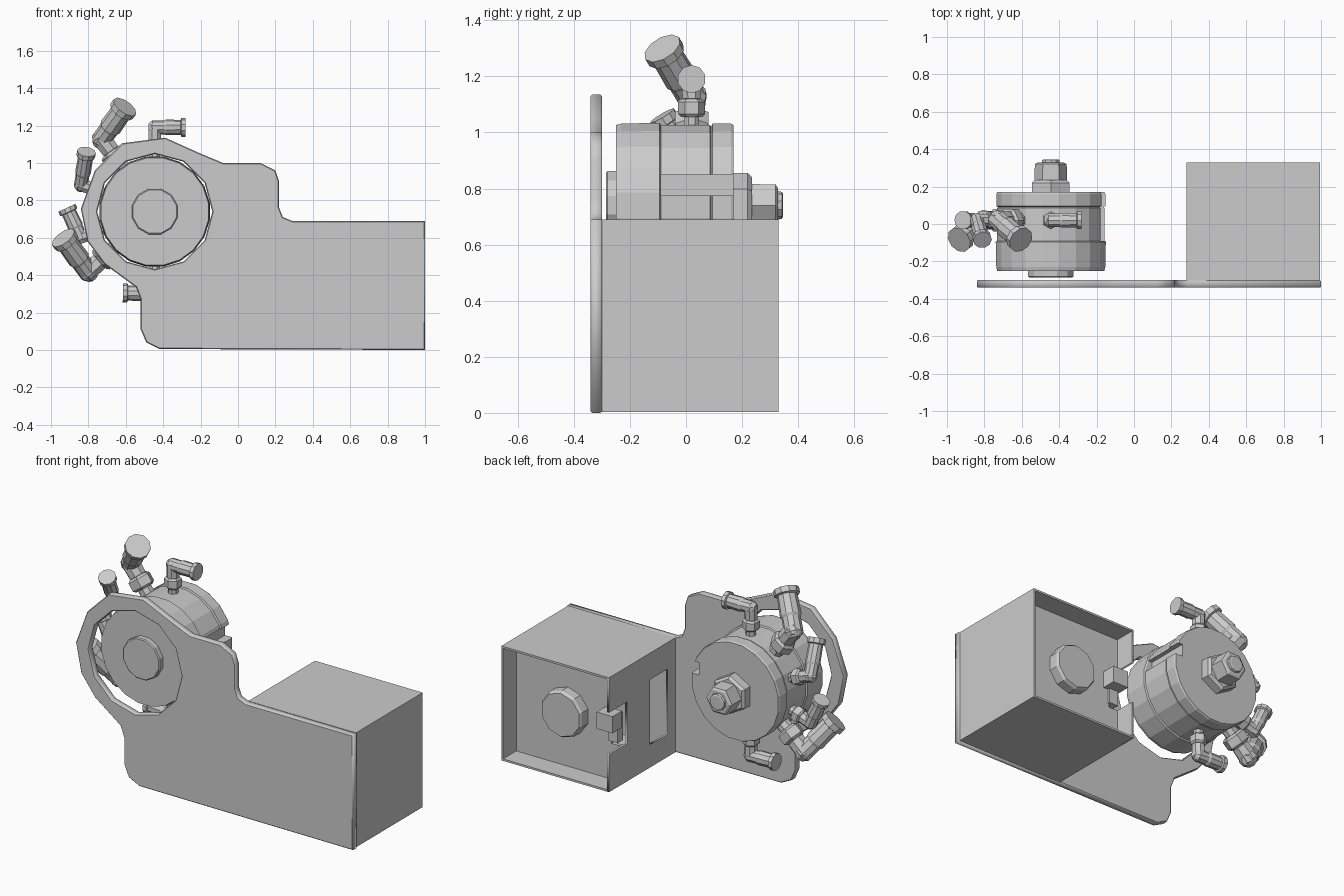
import bpy, bmesh
from math import pi, cos, sin, radians
from mathutils import Vector, Matrix

if "Cube" in bpy.data.objects:
    bpy.data.objects.remove(bpy.data.objects["Cube"])


def lathe(name, origin, axis, profile, n=12, phase=0.5):
    """Solid of revolution: profile is (distance along axis, radius)."""
    axis = Vector(axis).normalized()
    mat = Matrix.Translation(Vector(origin)) @ axis.to_track_quat('Z', 'Y').to_matrix().to_4x4()
    bm = bmesh.new()
    rings = []
    for d, r in profile:
        rings.append([bm.verts.new(mat @ Vector((r * cos(2 * pi * (i + phase) / n),
                                                 r * sin(2 * pi * (i + phase) / n), d)))
                      for i in range(n)])
    for a, b in zip(rings, rings[1:]):
        for i in range(n):
            j = (i + 1) % n
            bm.faces.new((a[i], a[j], b[j], b[i]))
    bm.faces.new(rings[0][::-1])
    bm.faces.new(rings[-1])
    me = bpy.data.meshes.new(name)
    bm.to_mesh(me)
    bm.free()
    ob = bpy.data.objects.new(name, me)
    bpy.context.collection.objects.link(ob)
    return ob


def box(name, lo, hi):
    lo, hi = Vector(lo), Vector(hi)
    bpy.ops.mesh.primitive_cube_add(size=1, location=(lo + hi) / 2)
    ob = bpy.context.object
    ob.name = name
    ob.scale = hi - lo
    return ob


def sheet(name, outlines, thickness, location, rotation, bevel=0.0):
    """Flat plate from closed outlines; inner outlines become holes."""
    cu = bpy.data.curves.new(name, 'CURVE')
    cu.dimensions = '2D'
    cu.fill_mode = 'BOTH'
    cu.extrude = thickness / 2 - bevel
    cu.bevel_depth = bevel
    cu.bevel_resolution = 0
    cu.offset = -bevel
    for pts in outlines:
        sp = cu.splines.new('POLY')
        sp.points.add(len(pts) - 1)
        for p, (x, y) in zip(sp.points, pts):
            p.co = (x, y, 0, 1)
        sp.use_cyclic_u = True
    ob = bpy.data.objects.new(name, cu)
    bpy.context.collection.objects.link(ob)
    ob.location, ob.rotation_euler = location, rotation
    bpy.ops.object.select_all(action='DESELECT')
    ob.select_set(True)
    bpy.context.view_layer.objects.active = ob
    bpy.ops.object.convert(target='MESH')
    return bpy.context.object


CX, CZ = -0.445, 0.74  # drum axis

# Mounting plate with round opening
outline = [(1, 0), (1, .69), (.29, .69), (.24, .71), (.22, .76), (.22, .9), (.2, .96), (.12, 1),
           (-.08, 1), (-.2, 1.05), (-.39, 1.135), (-.62, 1.105), (-.765, .96), (-.84, .755),
           (-.805, .58), (-.715, .46), (-.545, .335), (-.52, .27), (-.52, .11), (-.49, .04), (-.42, .005)]
hole = [(CX + .308 * cos(2 * pi * i / 12), CZ + .308 * sin(2 * pi * i / 12)) for i in range(12)]
sheet("mounting_plate", [outline, hole], .04, (0, -.32, 0), (pi / 2, 0, 0), .005)

# Housing: four walls, open at the back
W = .012
box("housing_top", (.28, -.302, .69 - W), (.995, .33, .69))
box("housing_bottom", (.28, -.302, .003), (.995, .33, .003 + W))
box("housing_right", (.995 - W, -.302, .003), (.995, .33, .69))
side = [(-.302, .003), (.33, .003), (.33, .23), (.16, .23), (.16, .48), (.33, .48), (.33, .69), (-.302, .69)]
window = [(-.225, .14), (-.06, .14), (-.06, .53), (-.225, .53)]
sheet("housing_left", [side, window], W, (.28 + W / 2, 0, 0), (pi / 2, 0, pi / 2))

# Inner panel, knob and connector
box("inner_panel", (.35, .185, .01), (.99, .205, .685))
box("inner_panel_edge", (.29, .185, .48), (.36, .205, .685))
box("inner_panel_lower_edge", (.29, .185, .01), (.36, .205, .23))
lathe("knob", (.64, .2, .35), (0, 1, 0), [(0, .14), (.06, .14), (.075, .13)], 10)
box("connector", (.285, .2, .34), (.39, .29, .44))
box("connector_base", (.3, .17, .25), (.36, .22, .42))

# Drum with stepped bands and a keyway notch
drum = lathe("drum", (CX, -.25, CZ), (0, 1, 0),
             [(0, .29), (.02, .295), (.155, .298), (.16, .29), (.335, .29), (.34, .284),
              (.345, .295), (.41, .295), (.42, .29)], 20)
cut = box("notch_cutter", (-.205, -.09, .775), (-.05, .3, .85))
cut.hide_render = True
mod = drum.modifiers.new("notch", 'BOOLEAN')
mod.operation, mod.solver, mod.object = 'DIFFERENCE', 'EXACT', cut
bpy.context.view_layer.objects.active = drum
bpy.ops.object.modifier_apply(modifier="notch")
bpy.data.objects.remove(cut)

# Front hub and rear shaft nuts
lathe("front_hub", (CX, -.285, CZ), (0, 1, 0), [(0, .12), (.005, .126), (.05, .126)], 12)
lathe("rear_nut", (CX, .16, CZ), (0, 1, 0), [(0, .116), (.06, .116), (.075, .1)], 6)
lathe("rear_collar", (CX, .23, CZ), (0, 1, 0), [(0, .088), (.09, .085), (.098, .07)], 6, 0)
lathe("shaft_tip", (CX, .32, CZ), (0, 1, 0), [(0, .052), (.022, .048), (.026, .04)], 10)


# Elbow fittings: radial stem, hex nut, then a tube with end flange
def fitting(name, angle, reach, end, r, y=.02):
    d = Vector((cos(radians(angle)), 0, sin(radians(angle))))
    base = Vector((CX, y, CZ)) + d * .27
    corner = Vector((CX, y, CZ)) + d * reach
    s = reach - .27
    lathe(name + "_stem", base, d, [(0, .7 * r), (.6 * s, .7 * r), (.62 * s, .85 * r),
                                    (s + .3 * r, .9 * r), (s + .75 * r, .5 * r)], 8)
    lathe(name + "_nut", base + d * .25 * s, d,
          [(0, .9 * r), (.06 * s, 1.15 * r), (.3 * s, 1.15 * r), (.36 * s, .9 * r)], 6)
    t = Vector(end) - corner
    n = t.length
    lathe(name + "_tube", corner, t,
          [(-.8 * r, .5 * r), (-.3 * r, .88 * r), (.3 * n, .88 * r), (.36 * n, r), (.84 * n, .95 * r),
           (.86 * n, 1.2 * r), (n, 1.2 * r)], 10)


fitting("top_fitting", 90, .45, (-.28, .02, 1.19), .042)
fitting("upper_large_fitting", 126, .48, (-.605, -.085, 1.3), .06)
fitting("upper_small_fitting", 160, .42, (-.81, -.085, 1.06), .042)
fitting("lower_small_fitting", 199, .42, (-.915, .02, .76), .042)
fitting("lower_large_fitting", 222, .48, (-.935, -.085, .6), .06)
fitting("bottom_fitting", 270, .44, (-.615, .02, .305), .042)
